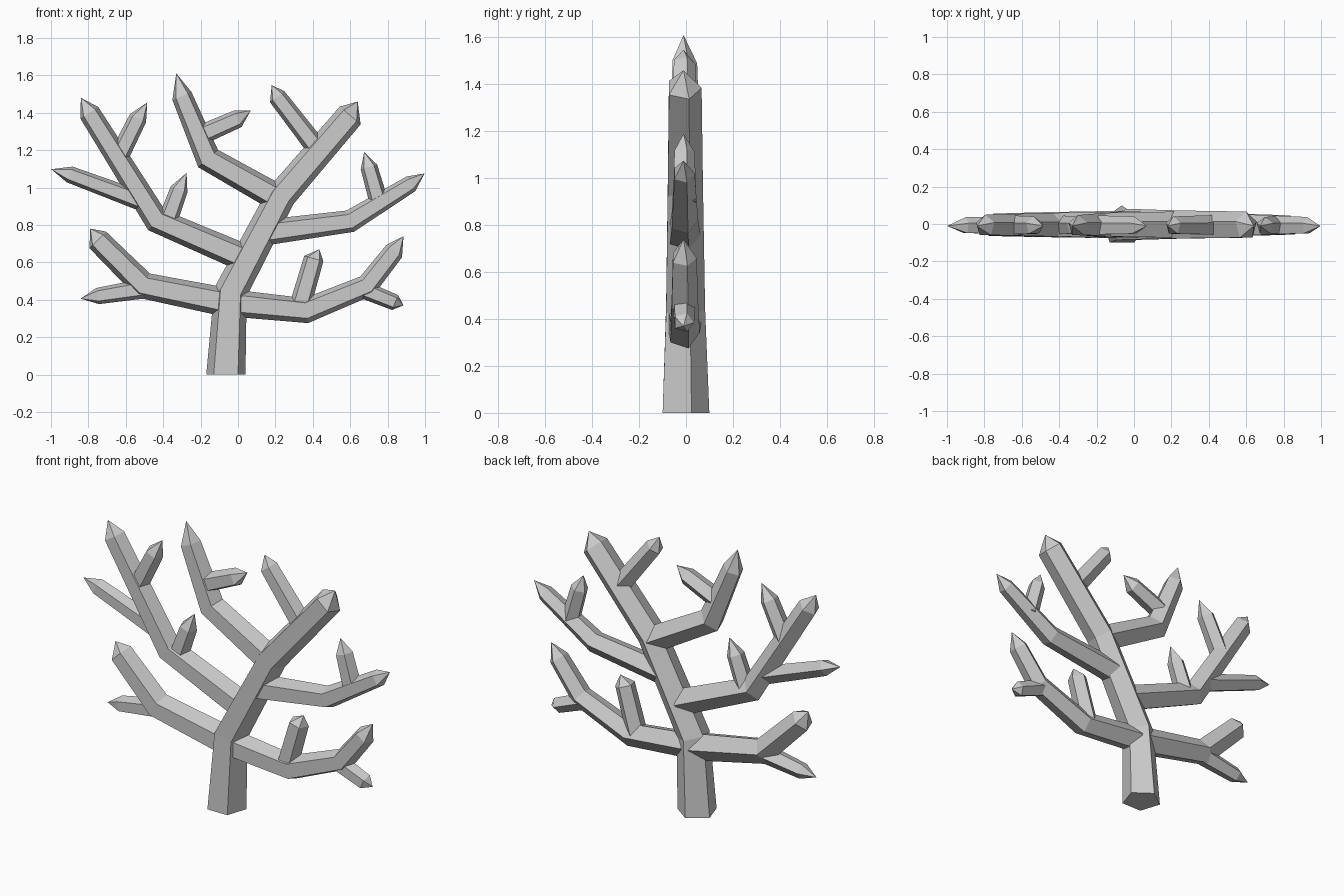
import bpy, bmesh, math
from mathutils import Vector

if "Cube" in bpy.data.objects:
    bpy.data.objects.remove(bpy.data.objects["Cube"])

SIDES = 5
Y0 = -0.0105   # centres the five-sided section in depth


def branch(name, path, tip):
    """Five-sided mitred tube along (x, z, radius) points, ending in a pointed tip."""
    pts = [Vector((x, 0, z)) for x, z, r in path]
    dirs = [(b - a).normalized() for a, b in zip(pts, pts[1:])]
    bm = bmesh.new()
    rings = []
    for i, p in enumerate(pts):
        d0, d1 = dirs[max(i - 1, 0)], dirs[min(i, len(dirs) - 1)]
        t = (d0 + d1).normalized()
        if name == "trunk" and i == 0:
            t = Vector((0, 0, 1))          # flat foot
        side = Vector((t.z, 0, -t.x)) / max(t.dot(d1), 0.7)
        r = path[i][2]
        ring = []
        for k in range(SIDES):
            a = 2 * math.pi * k / SIDES
            co = p + side * (r * math.sin(a)) + Vector((0, Y0 + r * math.cos(a), 0))
            ring.append(bm.verts.new(co))
        rings.append(ring)
    for lo, hi in zip(rings, rings[1:]):
        for k in range(SIDES):
            n = (k + 1) % SIDES
            bm.faces.new((lo[k], lo[n], hi[n], hi[k]))
    bm.faces.new(rings[0])
    apex = bm.verts.new((tip[0], Y0, tip[1]))
    for k in range(SIDES):
        bm.faces.new((rings[-1][k], rings[-1][(k + 1) % SIDES], apex))
    bmesh.ops.recalc_face_normals(bm, faces=bm.faces)
    me = bpy.data.meshes.new(name)
    bm.to_mesh(me)
    bm.free()
    ob = bpy.data.objects.new(name, me)
    bpy.context.collection.objects.link(ob)


# Trunk
branch("trunk", [(-.065, 0, .11), (-.04, .44, .092), (.23, .955, .083), (.6, 1.385, .077)], (.64, 1.46))

# Lower left branch and twig
branch("lower_left_branch", [(-.03, .38, .082), (-.505, .476, .073), (-.75, .72, .066)], (-.79, .78))
branch("lower_left_twig", [(-.5, .46, .056), (-.75, .42, .046)], (-.842, .406))

# Lower right branch and twigs
branch("lower_right_branch", [(-.01, .38, .076), (.365, .342, .069), (.69, .475, .062), (.835, .66, .056)], (.885, .74))
branch("lower_right_upper_twig", [(.33, .36, .06), (.405, .62, .056)], (.435, .67))
branch("lower_right_end_twig", [(.68, .45, .05), (.84, .385, .045)], (.885, .37))

# Middle right branch and twig
branch("middle_right_branch", [(.15, .76, .072), (.6, .82, .062), (.925, 1.02, .048)], (.997, 1.075))
branch("middle_right_twig", [(.76, .9, .054), (.70, 1.11, .048)], (.675, 1.19))

# Middle left branch and twigs
branch("middle_left_branch", [(.03, .625, .078), (-.435, .825, .07), (-.795, 1.4, .06)], (-.84, 1.48))
branch("middle_left_outer_twig", [(-.47, .91, .056), (-.9, 1.07, .047)], (-.999, 1.098))
branch("middle_left_inner_twig", [(-.385, .8, .056), (-.315, .99, .05)], (-.275, 1.078))
branch("middle_left_top_twig", [(-.65, 1.14, .056), (-.535, 1.37, .051)], (-.485, 1.455))

# Upper branch and twigs
branch("upper_branch", [(.22, .94, .077), (-.16, 1.155, .07), (-.3, 1.49, .058)], (-.33, 1.61))
branch("upper_branch_twig", [(-.19, 1.285, .056), (0, 1.368, .051)], (.068, 1.412))
branch("trunk_top_twig", [(.43, 1.2, .058), (.21, 1.485, .051)], (.18, 1.548))
